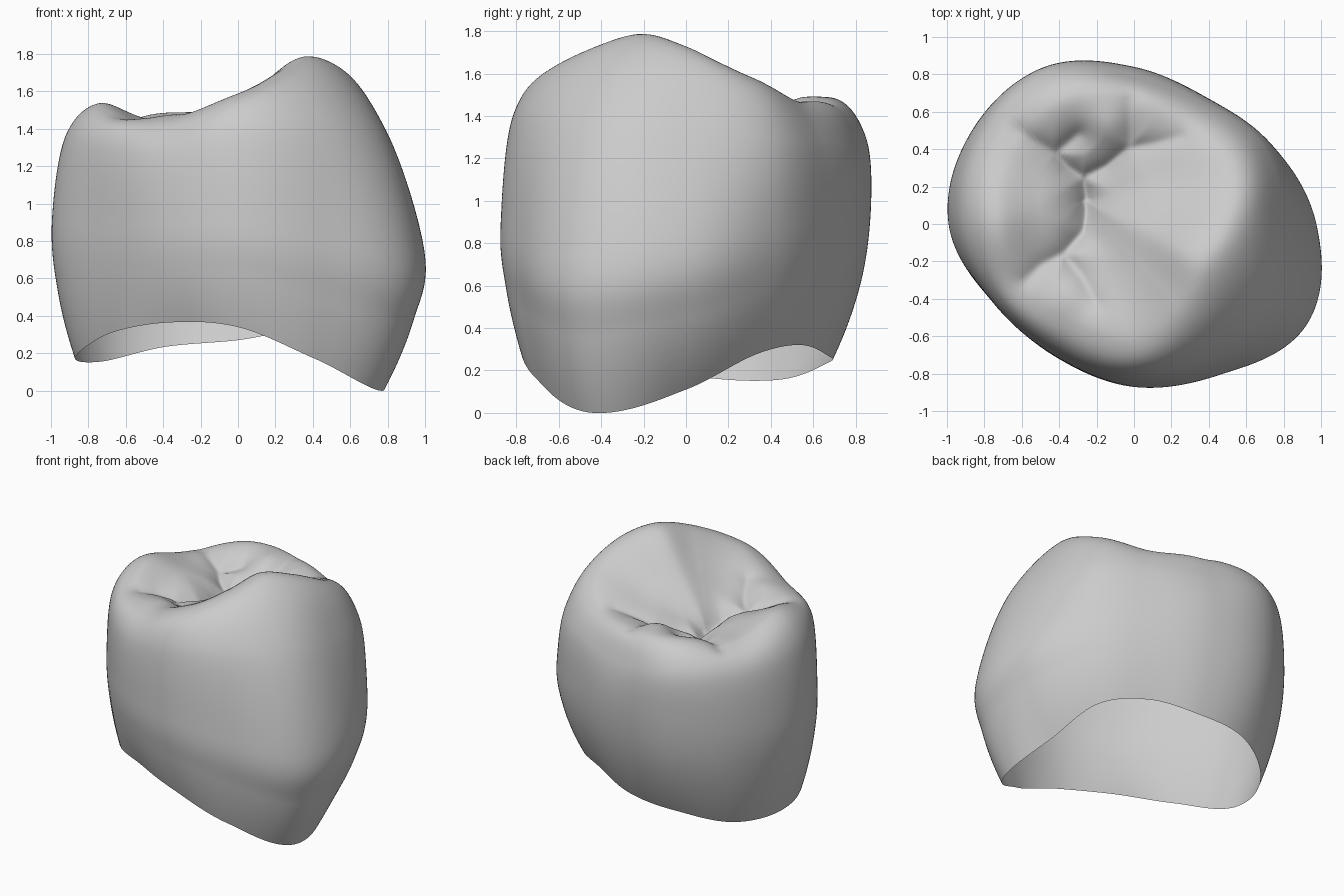
import bpy
import bmesh
import math
from mathutils import Vector

cube = bpy.data.objects.get("Cube")
if cube:
    bpy.data.objects.remove(cube)

SEGMENTS = 192
STEPS = 16

# Rings of the crown, every 30 degrees from +x: radius list, height list
MARGIN = ([.72, .68, .63, .67, .77, .85, .87, .78, .72, .775, .825, .875],
          [.11, .28, .32, .27, .235, .155, .18, .31, .365, .34, .17, 0])
EQUATOR = ([.97, .85, .78, .84, .965, 1, .99, .86, .825, .87, .925, 1.06],
           [.78, .88, .95, 1, 1, .9, .9, .9, .9, .9, .82, .72])
SHOULDER = ([.79, .81, .75, .80, .94, .95, .92, .84, .79, .815, .82, .84],
            [1.38, 1.3, 1.28, 1.28, 1.32, 1.3, 1.36, 1.34, 1.31, 1.4, 1.42, 1.4])
CREST = ([.52, .62, .60, .67, .77, .78, .74, .69, .62, .63, .53, .46],
         [1.72, 1.58, 1.475, 1.47, 1.485, 1.44, 1.535, 1.46, 1.47, 1.585, 1.71, 1.78])
PIT = Vector((-.27, .12, 1.32))

# Fissures on the chewing surface, as plan-view paths
FISSURES = [
    [(-.72, .57), (-.55, .45), (-.42, .38), (-.36, .31), (-.27, .25),
     (-.15, .31), (-.03, .41), (.1, .43), (.25, .47)],
    [(-.02, .42), (-.02, .66)],
    [(-.42, .38), (-.3, .48)],
    [(-.27, .25), (-.25, .1), (-.27, -.04), (-.38, -.16), (-.5, -.22), (-.58, -.3)],
    [(-.38, -.16), (-.28, -.28), (-.2, -.42)],
]
# Rounded lobes between the fissures: x, y, width, height
LOBES = [(-.45, .07, .17, .05), (-.14, .52, .12, .04),
         (.12, .05, .28, .03), (-.35, -.38, .1, .02)]


def spline(a, b, c, d, t):
    """Catmull-Rom between b and c."""
    return b + (c - a) * (t / 2) + (a * 2 - b * 5 + c * 4 - d) * (t * t / 2) \
        + (b * 3 - a - c * 3 + d) * (t ** 3 / 2)


def around(values, turn):
    """Periodic interpolation of a ring list, one full circle per turn."""
    n = len(values)
    i = math.floor(turn * n)
    a, b, c, d = (values[(i + k) % n] for k in (-1, 0, 1, 2))
    return spline(a, b, c, d, turn * n - i)


def ring_point(ring, turn):
    radius, height = around(ring[0], turn), around(ring[1], turn)
    angle = turn * math.tau
    return Vector((radius * math.cos(angle), radius * math.sin(angle), height))


def segment_distance(p, a, b):
    a, b = Vector(a), Vector(b)
    t = (p - a).dot(b - a) / (b - a).length_squared
    return (p - a.lerp(b, min(1, max(0, t)))).length


def relief(point):
    """Height change from the lobes and the fissures, which get shallower outwards."""
    p = point.to_2d()
    rise = sum(h * math.exp(-(p - Vector((x, y))).length_squared / w ** 2)
               for x, y, w, h in LOBES)
    near = min(segment_distance(p, a, b)
               for path in FISSURES for a, b in zip(path, path[1:]))
    depth = .1 * math.exp(-(p - PIT.to_2d()).length_squared / .3)
    return rise - depth * math.exp(-math.hypot(near, .015) / .05)


def flare(margin, equator, t):
    """Parabolic lower wall, upright at the equator."""
    p = margin.lerp(equator, 1 - (1 - t) ** 2)
    p.z = margin.z + (equator.z - margin.z) * t
    return p


def column(turn):
    """Points from the open margin, up the wall, over the crest to the pit."""
    margin, equator, shoulder, crest = (
        ring_point(r, turn) for r in (MARGIN, EQUATOR, SHOULDER, CREST))
    # Basin slope, softened by averaging the neighbouring crest heights
    inner = crest.lerp(PIT, .5)
    sides = [ring_point(CREST, turn + k).z for k in (-.08, -.04, 0, .04, .08)]
    inner.z = (sum(sides) / len(sides) + PIT.z) / 2 + .01
    keys = [flare(margin, equator, -.5), margin, flare(margin, equator, .5),
            equator, shoulder, crest, inner, PIT, PIT * 2 - inner]
    points = []
    for i in range(len(keys) - 3):
        for s in range(STEPS):
            points.append(spline(*keys[i:i + 4], s / STEPS))
    # Relief fades in between shoulder and crest
    for i, p in enumerate(points):
        fade = min(1, max(0, (i / STEPS - 3.3) / .7))
        if fade:
            p.z += relief(p) * fade * fade * (3 - 2 * fade)
    return points


# Open shell of the crown
bm = bmesh.new()
columns = [[bm.verts.new(p) for p in column(k / SEGMENTS)] for k in range(SEGMENTS)]
pit = bm.verts.new(PIT + Vector((0, 0, relief(PIT))))
for k, right in enumerate(columns):
    left = columns[(k + 1) % SEGMENTS]
    for i in range(len(right) - 1):
        bm.faces.new((right[i], left[i], left[i + 1], right[i + 1]))
    bm.faces.new((right[-1], left[-1], pit))
for face in bm.faces:
    face.smooth = True
mesh = bpy.data.meshes.new("tooth_crown")
bm.to_mesh(mesh)
bm.free()
crown = bpy.data.objects.new("tooth_crown", mesh)
bpy.context.collection.objects.link(crown)

# Plain grey
grey = bpy.data.materials.new("plain_grey")
grey.use_nodes = True
colour = (.6, .6, .6, 1)
grey.diffuse_color = colour
grey.node_tree.nodes["Principled BSDF"].inputs["Base Color"].default_value = colour
mesh.materials.append(grey)
